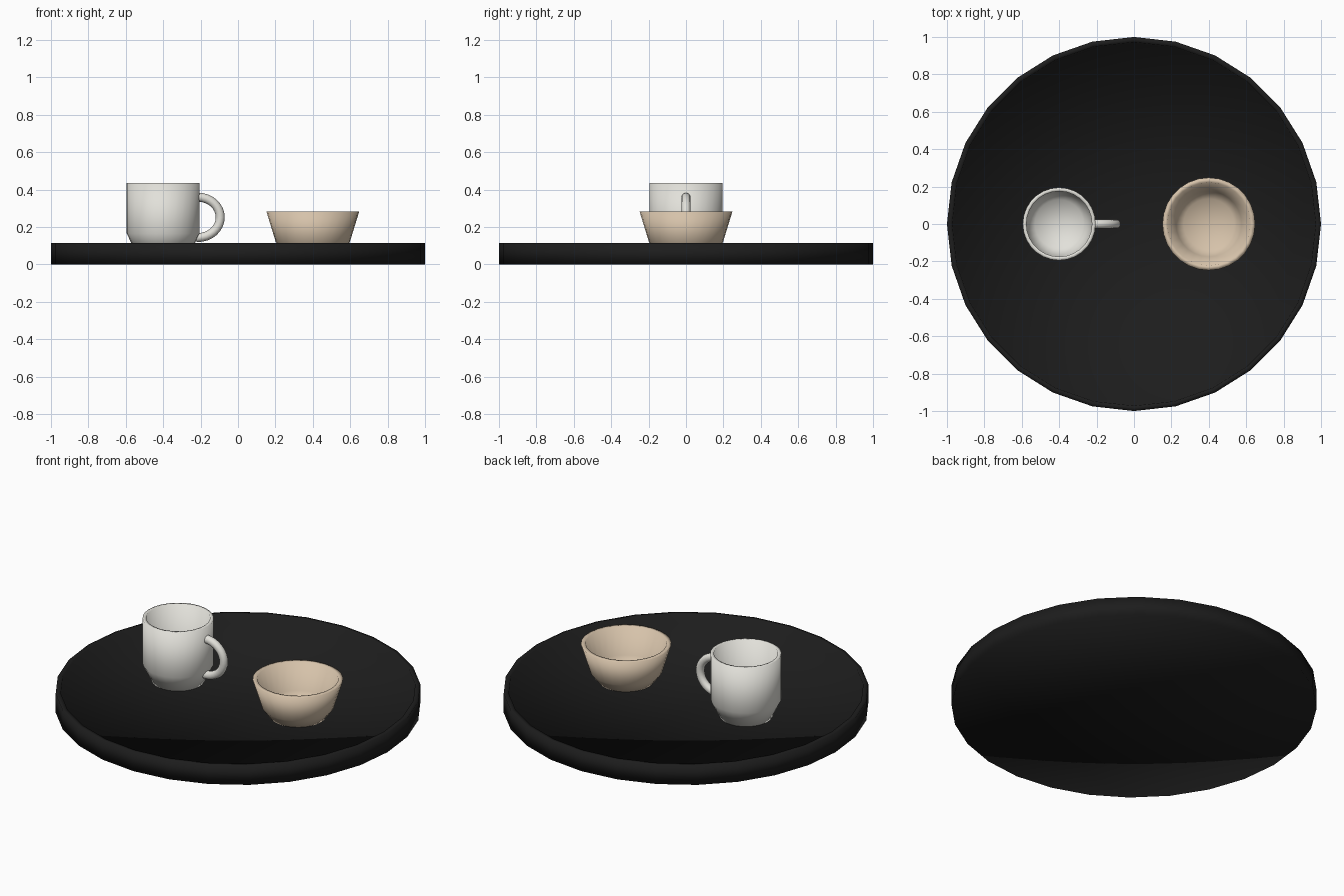
import bpy
import bmesh
import math

cube = bpy.data.objects.get("Cube")
if cube:
    bpy.data.objects.remove(cube, do_unlink=True)

SIDES = 28


def make_material(name, rgb):
    mat = bpy.data.materials.new(name)
    mat.use_nodes = True
    color = (*rgb, 1.0)
    mat.diffuse_color = color
    mat.node_tree.nodes["Principled BSDF"].inputs["Base Color"].default_value = color
    return mat


def add_mesh(name, bm, mat, location=(0, 0, 0)):
    bmesh.ops.recalc_face_normals(bm, faces=bm.faces)
    for face in bm.faces:
        face.smooth = True
    mesh = bpy.data.meshes.new(name)
    bm.to_mesh(mesh)
    bm.free()
    mesh.materials.append(mat)
    obj = bpy.data.objects.new(name, mesh)
    obj.location = location
    bpy.context.collection.objects.link(obj)
    return obj


def lathe(name, profile, mat, x=0.0):
    """Spin a closed (radius, height) profile around a vertical axis."""
    bm = bmesh.new()
    verts = [bm.verts.new((r, 0, z)) for r, z in profile]
    edges = [bm.edges.new(pair) for pair in zip(verts, verts[1:])]
    bmesh.ops.spin(bm, geom=verts + edges, cent=(0, 0, 0), axis=(0, 0, 1),
                   angle=math.tau, steps=SIDES, use_merge=False)
    bmesh.ops.remove_doubles(bm, verts=bm.verts, dist=0.0005)
    return add_mesh(name, bm, mat, (x, 0, 0))


def tube(name, path, radius, mat, sides=12):
    """Sweep a circle along a path lying in the xz plane."""
    bm = bmesh.new()
    rings = []
    for i, (x, z) in enumerate(path):
        a, b = path[max(i - 1, 0)], path[min(i + 1, len(path) - 1)]
        dx, dz = b[0] - a[0], b[1] - a[1]
        length = math.hypot(dx, dz)
        ring = []
        for k in range(sides):
            t = math.tau * k / sides
            out = radius * math.cos(t)
            ring.append(bm.verts.new((x - out * dz / length,
                                      radius * math.sin(t),
                                      z + out * dx / length)))
        rings.append(ring)
    for r0, r1 in zip(rings, rings[1:]):
        for k in range(sides):
            j = (k + 1) % sides
            bm.faces.new((r0[k], r0[j], r1[j], r1[k]))
    bm.faces.new(rings[0])
    bm.faces.new(rings[-1])
    return add_mesh(name, bm, mat)


black = make_material("matte black", (0.012, 0.012, 0.012))
white = make_material("off white ceramic", (0.76, 0.75, 0.70))
beige = make_material("beige ceramic", (0.67, 0.54, 0.40))

FLOOR = 0.06

# Round tray with a thin raised rim
lathe("tray", [(0, 0), (1, 0), (1, 0.115), (0.972, 0.115),
               (0.965, FLOOR), (0, FLOOR)], black)

# Mug body: straight wall, tapered foot, hollow inside
lathe("mug_body", [(0, FLOOR), (0.143, FLOOR), (0.195, 0.165), (0.195, 0.437),
                   (0.175, 0.437), (0.175, 0.17), (0.13, 0.085), (0, 0.085)],
      white, x=-0.4)

# Mug handle: half-ellipse loop with its ends sunk in the wall
arc = [math.pi * (0.5 - i / 16) for i in range(17)]
handle_path = [(-0.215 + 0.12 * math.cos(t), 0.252 + 0.108 * math.sin(t)) for t in arc]
handle_path = [(-0.222, handle_path[0][1])] + handle_path + [(-0.222, handle_path[-1][1])]
tube("mug_handle", handle_path, 0.024, white)

# Flared bowl
lathe("bowl", [(0, FLOOR), (0.152, FLOOR), (0.198, 0.12), (0.248, 0.283),
               (0.222, 0.283), (0.175, 0.13), (0.135, 0.085), (0, 0.085)],
      beige, x=0.4)
